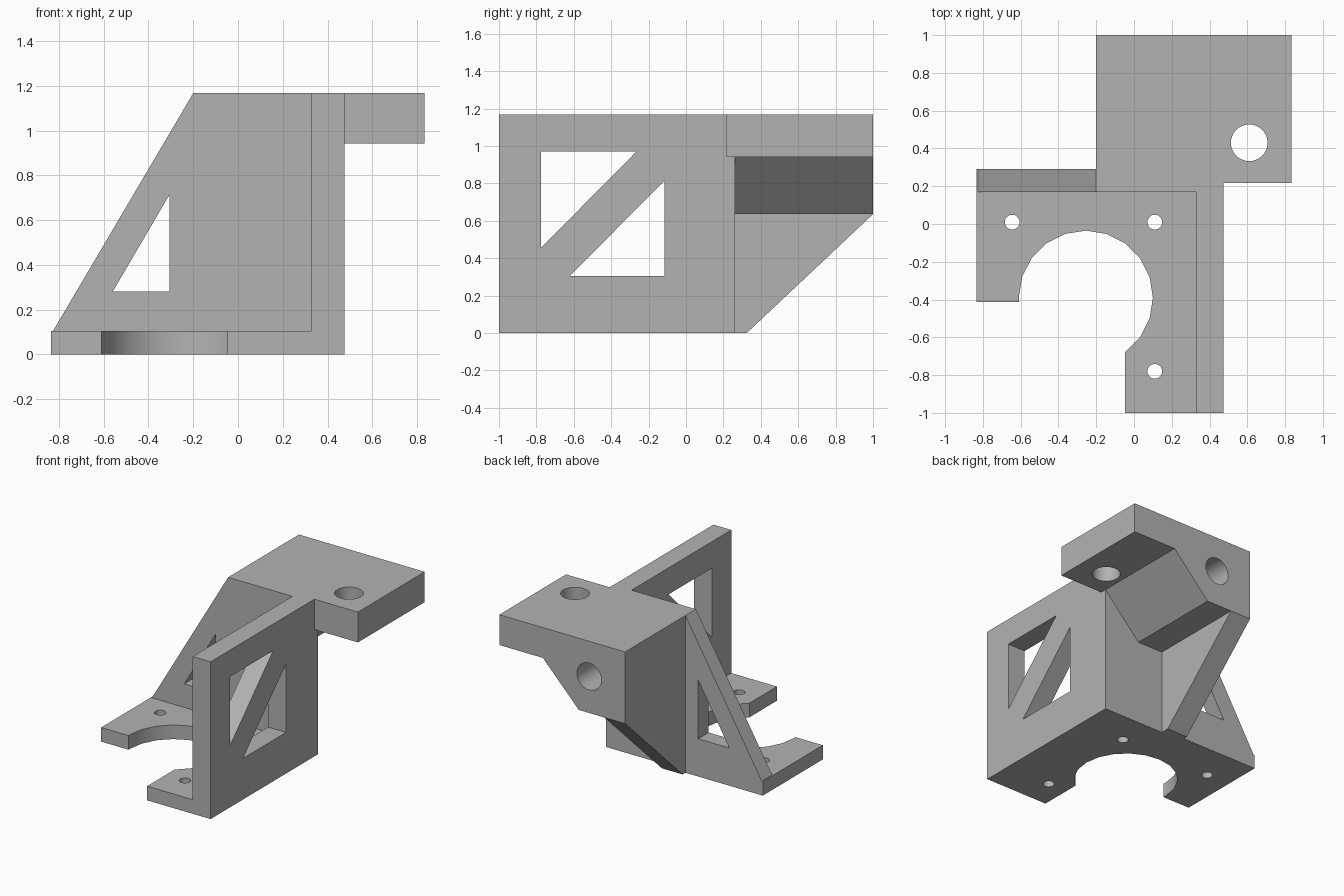
import bpy, bmesh
from math import cos, sin, radians, pi

cube = bpy.data.objects.get("Cube")
if cube:
    bpy.data.objects.remove(cube, do_unlink=True)

grey = bpy.data.materials.new("plain grey")
grey.use_nodes = True
colour = (0.45, 0.45, 0.45, 1)
grey.diffuse_color = colour
grey.node_tree.nodes["Principled BSDF"].inputs["Base Color"].default_value = colour


def prism(name, points, axis, low, high):
    """Extrude a 2D outline along one axis, from low to high."""
    place = {"x": lambda p, q, d: (d, p, q),
             "y": lambda p, q, d: (p, d, q),
             "z": lambda p, q, d: (p, q, d)}[axis]
    bm = bmesh.new()
    rings = [[bm.verts.new(place(p, q, d)) for p, q in points] for d in (low, high)]
    for ring in rings:
        bm.faces.new(ring)
    count = len(points)
    for i in range(count):
        j = (i + 1) % count
        bm.faces.new((rings[0][i], rings[0][j], rings[1][j], rings[1][i]))
    bmesh.ops.recalc_face_normals(bm, faces=bm.faces)
    mesh = bpy.data.meshes.new(name)
    bm.to_mesh(mesh)
    bm.free()
    mesh.materials.append(grey)
    obj = bpy.data.objects.new(name, mesh)
    bpy.context.collection.objects.link(obj)
    return obj


def rect(p0, p1, q0, q1):
    return [(p0, q0), (p1, q0), (p1, q1), (p0, q1)]


def circle(p, q, radius, sides=32):
    return [(p + radius * cos(2 * pi * i / sides), q + radius * sin(2 * pi * i / sides))
            for i in range(sides)]


def combine(target, other, operation):
    """Apply a boolean and remove the used-up solid."""
    mod = target.modifiers.new(operation.lower(), "BOOLEAN")
    mod.operation, mod.solver, mod.object = operation, "EXACT", other
    other.hide_render = True
    bpy.context.view_layer.objects.active = target
    bpy.ops.object.modifier_apply(modifier=mod.name)
    bpy.data.objects.remove(other, do_unlink=True)


LEFT, INNER, OUTER, ARM_END = -0.835, -0.2, 0.475, 0.833
TOP, PLATE, WALL_FRONT, WALL_BACK = 1.167, 0.105, 0.17, 0.262

# Base plate with an open round motor cut-out
arc = [(-0.255 + 0.355 * cos(radians(a)), -0.39 + 0.355 * sin(radians(a)))
       for a in range(180, -55, -18)]
outline = ([(LEFT, -0.412), (-0.61, -0.412)] + arc +
           [(arc[-1][0], -1), (OUTER, -1), (OUTER, WALL_BACK), (INNER, WALL_BACK),
            (INNER, 0.292), (LEFT, 0.292)])
bracket = prism("motor_bracket", outline, "z", 0, PLATE)

# Walls, gusset, brace, mounting block and arm
parts = [
    prism("side_wall", rect(-1, WALL_BACK, 0, TOP), "x", 0.328, OUTER),
    prism("back_wall", rect(INNER, OUTER, 0, TOP), "y", WALL_FRONT, WALL_BACK),
    prism("gusset", [(LEFT, 0), (INNER, 0), (INNER, TOP), (LEFT, 0.09)],
          "y", WALL_FRONT, 0.292),
    prism("brace", [(WALL_FRONT, 0), (0.325, 0), (1, 0.635), (1, 0.8), (WALL_FRONT, 0.8)],
          "x", INNER, -0.03),
    prism("mount_block", [(INNER, 0.635), (0.18, 0.635), (OUTER, 0.942),
                          (OUTER, TOP), (INNER, TOP)], "y", WALL_FRONT, 1),
    prism("arm", rect(0.4, ARM_END, 0.942, TOP), "y", 0.217, 1),
]
for part in parts:
    combine(bracket, part, "UNION")

# Triangular windows
cuts = [
    prism("upper_window", [(-0.775, 0.97), (-0.265, 0.97), (-0.775, 0.455)], "x", 0.3, 0.5),
    prism("lower_window", [(-0.62, 0.305), (-0.115, 0.305), (-0.115, 0.815)], "x", 0.3, 0.5),
    prism("gusset_window", [(-0.56, 0.28), (-0.305, 0.28), (-0.305, 0.715)], "y", 0.1, 0.4),
]
# Screw holes, rod hole through the arm, blind rod hole in the block
for x, y in ((-0.645, 0.01), (0.11, 0.01), (0.11, -0.78)):
    cuts.append(prism("screw_hole", circle(x, y, 0.039), "z", -0.1, 0.2))
cuts.append(prism("arm_hole", circle(0.61, 0.43, 0.097), "z", 0.8, 1.3))
cuts.append(prism("block_hole", circle(0.095, 0.905, 0.1), "y", 0.3, 1.1))
for cut in cuts:
    combine(bracket, cut, "DIFFERENCE")

# Merge flat faces, then smooth the round ones
bm = bmesh.new()
bm.from_mesh(bracket.data)
bmesh.ops.remove_doubles(bm, verts=bm.verts, dist=0.0005)
bmesh.ops.dissolve_limit(bm, angle_limit=radians(1), verts=bm.verts, edges=bm.edges)
bm.to_mesh(bracket.data)
bm.free()
bpy.ops.object.select_all(action="DESELECT")
bracket.select_set(True)
bpy.context.view_layer.objects.active = bracket
bpy.ops.object.shade_smooth_by_angle(angle=radians(30))
